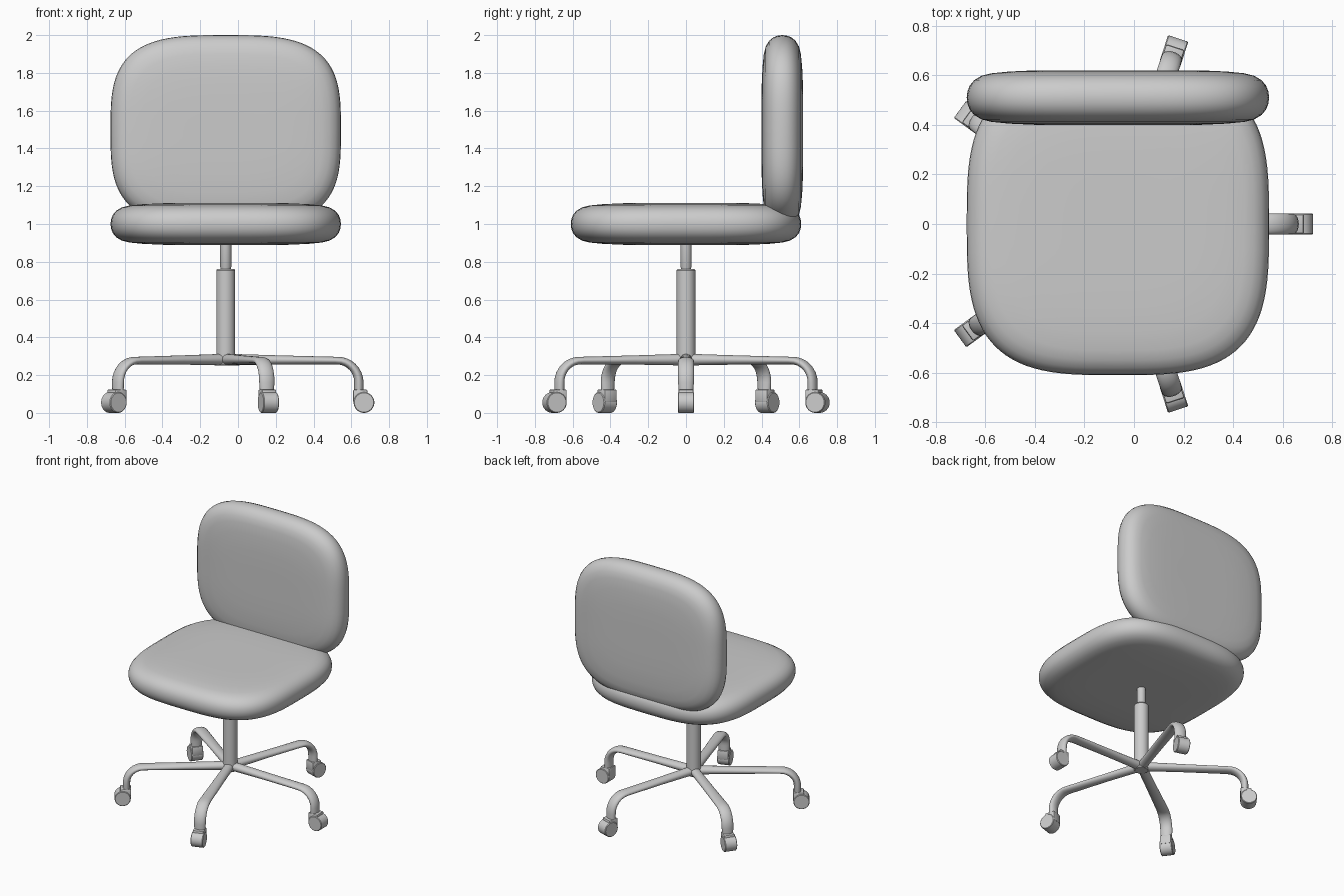
import bpy, bmesh, math
from mathutils import Matrix, Vector

if "Cube" in bpy.data.objects:
    bpy.data.objects.remove(bpy.data.objects["Cube"])

CX = -0.065  # column axis


def finish(name, bm, angle=40):
    bmesh.ops.recalc_face_normals(bm, faces=bm.faces)
    me = bpy.data.meshes.new(name)
    bm.to_mesh(me)
    bm.free()
    ob = bpy.data.objects.new(name, me)
    bpy.context.collection.objects.link(ob)
    bpy.ops.object.select_all(action='DESELECT')
    ob.select_set(True)
    bpy.context.view_layer.objects.active = ob
    bpy.ops.object.shade_smooth_by_angle(angle=math.radians(angle))
    return ob


def loft(name, rings, matrix=Matrix(), angle=40):
    """Skin closed rings of equal point count and cap both ends."""
    bm = bmesh.new()
    loops = [[bm.verts.new(matrix @ Vector(p)) for p in r] for r in rings]
    n = len(loops[0])
    for a, b in zip(loops, loops[1:]):
        for i in range(n):
            j = (i + 1) % n
            bm.faces.new((a[i], a[j], b[j], b[i]))
    bm.faces.new(loops[0])
    bm.faces.new(loops[-1])
    return finish(name, bm, angle)


def squircle(a, b, z, power=3.3, n=96):
    pts = []
    for i in range(n):
        c, s = math.cos(2 * math.pi * i / n), math.sin(2 * math.pi * i / n)
        pts.append((a * math.copysign(abs(c) ** (2 / power), c),
                    b * math.copysign(abs(s) ** (2 / power), s), z))
    return pts


def cushion(name, a, b, matrix):
    # (inset from outline, half thickness) from rim to middle
    prof = [(0, 0), (.003, .025), (.012, .048), (.03, .07), (.06, .088),
            (.10, .098), (.17, .105), (.28, .11), (.42, .11)]
    half = [squircle(a - d, b - d, h) for d, h in prof]
    other = [squircle(a - d, b - d, -h) for d, h in prof[:0:-1]]
    return loft(name, other + half, matrix, 60)


# Seat and backrest cushions
cushion("seat", 0.61, 0.61, Matrix.Translation((CX, 0, 1.0)))
cushion("backrest", 0.61, 0.505,
        Matrix.Translation((CX, 0.51, 1.495)) @ Matrix.Rotation(math.pi / 2, 4, 'X'))


def turned(name, prof, matrix, n=32):
    """Round part from (radius, height) pairs."""
    rings = [[(r * math.cos(2 * math.pi * i / n), r * math.sin(2 * math.pi * i / n), h)
              for i in range(n)] for r, h in prof]
    return loft(name, rings, matrix, 35)


# Gas lift column
axis = Matrix.Translation((CX, 0, 0))
turned("column", [(.044, .25), (.05, .258), (.05, .755), (.045, .762)], axis)
turned("lift_rod", [(.027, .74), (.027, .768), (.03, .775), (.03, .92)], axis)

# Leg path: radius, height, tilt of section (degrees), half width, half thickness
leg_path = [(0.0, .282, 0, .032, .031), (.30, .280, 0, .036, .024),
            (.58, .277, 0, .041, .020)]
for k in range(1, 9):
    t = math.radians(k * 90 / 8)
    leg_path.append((.59 + .115 * math.sin(t), .162 + .115 * math.cos(t),
                     -math.degrees(t), .042, .020 + .005 * k / 8))
leg_path.append((.705, .115, -90, .038, .025))


def leg_rings():
    rings = []
    for r, z, tilt, w, th in leg_path:
        t = math.radians(tilt)
        ring = []
        for i in range(20):
            u = 2 * math.pi * i / 20
            q = th * math.sin(u)
            ring.append((r - q * math.sin(t), w * math.cos(u), z + q * math.cos(t)))
        rings.append(ring)
    return rings


# Five star legs with casters
for k in range(5):
    m = axis @ Matrix.Rotation(k * math.tau / 5, 4, 'Z')
    loft(f"leg_{k + 1}", leg_rings(), m)
    wheel = m @ Matrix.Translation((.732, 0, .055)) @ Matrix.Rotation(math.pi / 2, 4, 'X')
    turned(f"caster_wheel_{k + 1}",
           [(.051, -.043), (.055, -.039), (.055, .039), (.051, .043)], wheel)
    bm = bmesh.new()
    bmesh.ops.create_cube(bm, size=1, matrix=m @ Matrix.Translation((.712, 0, .09))
                          @ Matrix.Diagonal((.075, .078, .068, 1)))
    bmesh.ops.bevel(bm, geom=bm.edges[:], offset=.007, segments=2, affect='EDGES', profile=.5)
    finish(f"caster_bracket_{k + 1}", bm)
